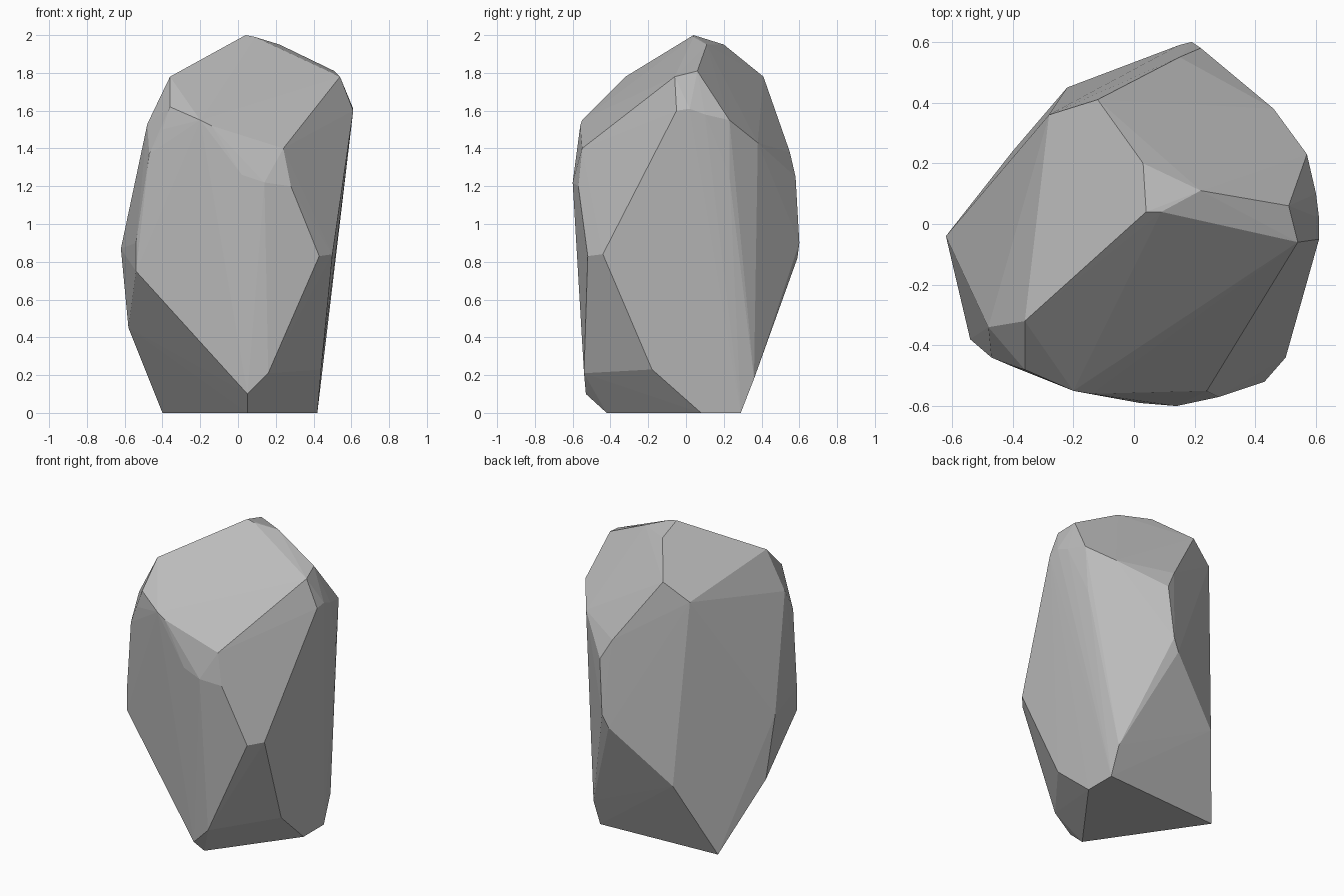
import bpy
import bmesh

# Remove the default object
default_cube = bpy.data.objects.get("Cube")
if default_cube:
    bpy.data.objects.remove(default_cube, do_unlink=True)


def make_material(name, colour):
    material = bpy.data.materials.new(name)
    material.use_nodes = True
    material.diffuse_color = colour
    shader = next(node for node in material.node_tree.nodes
                  if node.type == 'BSDF_PRINCIPLED')
    shader.inputs["Base Color"].default_value = colour
    shader.inputs["Roughness"].default_value = 0.9
    return material


def hull_object(name, corner_groups, material):
    """Wrap a tight faceted skin around all the given corners."""
    mesh = bpy.data.meshes.new(name)
    bm = bmesh.new()
    for group in corner_groups:
        for corner in group:
            bm.verts.new(corner)
    result = bmesh.ops.convex_hull(bm, input=list(bm.verts))
    # Drop corners that ended up inside the skin
    loose = {item for item in result["geom_interior"] + result["geom_unused"]
             if isinstance(item, bmesh.types.BMVert)}
    loose.update(vert for vert in bm.verts if not vert.link_faces)
    bmesh.ops.delete(bm, geom=list(loose), context='VERTS')
    bmesh.ops.recalc_face_normals(bm, faces=list(bm.faces))
    for face in bm.faces:
        face.smooth = False
    bm.to_mesh(mesh)
    bm.free()
    mesh.materials.append(material)
    obj = bpy.data.objects.new(name, mesh)
    bpy.context.collection.objects.link(obj)
    return obj


# Four-sided flat foot the boulder stands on
foot = [(.05, -.42, 0), (.42, .08, 0), (.42, .29, 0), (-.4, .24, 0)]

# Undercut: corners where the lower facets flare outwards
undercut = [
    (.05, -.53, .1), (.16, -.54, .21), (.44, -.18, .23),
    (.42, .36, .18), (-.22, .45, .48), (-.58, 0, .45),
]

# Waist: the widest corners of the body
waist = [
    (-.54, -.38, .75), (-.54, -.38, .9), (-.62, -.04, .87),
    (.15, .59, .82), (.19, .6, .9), (.5, -.44, .84), (.43, -.52, .83),
]

# Shoulder: front chips and the lower rim of the sloping back facet
front_shoulder = [
    (-.47, -.44, 1.37), (.02, -.59, 1.26), (.14, -.6, 1.22),
    (.28, -.57, 1.2), (.24, -.55, 1.4), (-.14, -.56, 1.52),
    (-.2, -.55, 1.55),
]
back_shoulder = [
    (.55, .23, 1.25), (.46, .38, 1.43), (.22, .58, 1.25),
    (.15, .55, 1.38), (.57, .23, 1.55),
]

# Chipped corners high on both sides
side_chips = [
    (-.36, -.48, 1.62), (-.48, -.34, 1.53), (-.4, -.47, 1.5),
    (.61, -.05, 1.6), (.61, .02, 1.61), (.6, .1, 1.58),
]

# Crown: outline of the three large sloping top facets
crown = [
    (-.36, -.32, 1.78), (.54, -.06, 1.78), (.51, .06, 1.81),
    (-.28, .36, 1.67), (-.12, .41, 1.78), (.03, .2, 1.95),
    (.22, .11, 1.95), (.04, .04, 2), (.09, .04, 1.99),
]

stone_grey = make_material("stone grey", (.5, .5, .5, 1))
hull_object("boulder",
            [foot, undercut, waist, front_shoulder, back_shoulder,
             side_chips, crown],
            stone_grey)
